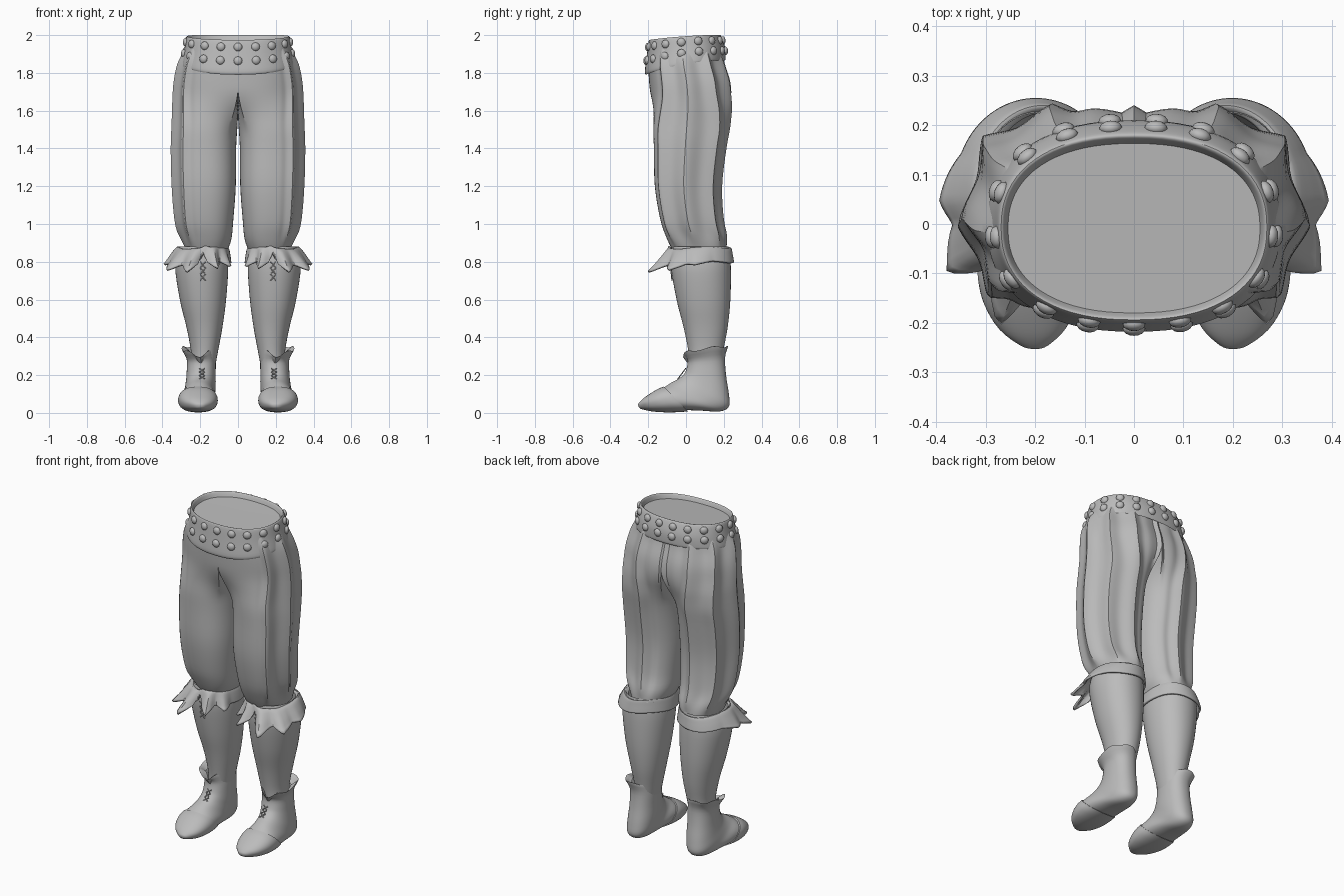
import bpy, bmesh, math
from math import sin, cos, pi, radians, degrees
from mathutils import Vector

cube = bpy.data.objects.get("Cube")
if cube:
    bpy.data.objects.remove(cube, do_unlink=True)

cloth = bpy.data.materials.new("plain grey")
cloth.use_nodes = True
GREY = (0.5, 0.5, 0.5, 1)
cloth.diffuse_color = GREY
cloth.node_tree.nodes["Principled BSDF"].inputs["Base Color"].default_value = GREY


def finish(name, bm, mirror=True, angle=40, thick=0):
    bmesh.ops.recalc_face_normals(bm, faces=bm.faces)
    mesh = bpy.data.meshes.new(name)
    bm.to_mesh(mesh)
    bm.free()
    ob = bpy.data.objects.new(name, mesh)
    bpy.context.collection.objects.link(ob)
    mesh.materials.append(cloth)
    bpy.ops.object.select_all(action="DESELECT")
    ob.select_set(True)
    bpy.context.view_layer.objects.active = ob
    bpy.ops.object.shade_smooth_by_angle(angle=radians(angle))
    if thick:
        mod = ob.modifiers.new("thickness", "SOLIDIFY")
        mod.thickness = thick
        mod.offset = -1
    if mirror:
        mod = ob.modifiers.new("mirror", "MIRROR")
        mod.use_mirror_merge = False
    return ob


def refine(rows, steps):
    """Smooth curve through the section rows."""
    out = []
    for i in range(len(rows) - 1):
        a, b = rows[max(i - 1, 0)], rows[i]
        c, d = rows[i + 1], rows[min(i + 2, len(rows) - 1)]
        for s in range(steps):
            t = s / steps
            out.append([q + 0.5 * t * (r - p + t * (2*p - 5*q + 4*r - e + t * (3*(q - r) + e - p)))
                        for p, q, r, e in zip(a, b, c, d)])
    return out + [list(rows[-1])]


def oval(row, t, power=2.0):
    """Row: front y, front z, back y, back z, centre x, half width."""
    fy, fz, by, bz, cx, rx = row
    c, s = cos(t), sin(t)
    c = math.copysign(abs(c) ** (2 / power), c)
    s = math.copysign(abs(s) ** (2 / power), s)
    k = (s + 1) / 2
    return Vector((cx + rx * c, fy + (by - fy) * k, fz + (bz - fz) * k))


def loft(name, rows, point, n=48, steps=4, caps=(False, False), **kw):
    rows = refine(rows, steps)
    bm = bmesh.new()
    rings = [[bm.verts.new(point(row, 2 * pi * j / n, i / (len(rows) - 1))) for j in range(n)]
             for i, row in enumerate(rows)]
    for a, b in zip(rings, rings[1:]):
        for j in range(n):
            k = (j + 1) % n
            bm.faces.new((a[j], a[k], b[k], b[j]))
    for ring, cap in ((rings[0], caps[0]), (rings[-1], caps[1])):
        if cap:
            bm.faces.new(ring)
    return finish(name, bm, **kw)


def level(z, front, back, inner, outer):
    return (front, z, back, z, (inner + outer) / 2, (outer - inner) / 2)


def wrap(t):
    return (t + pi) % (2 * pi) - pi


def spike(t, centre, width):
    return max(0, 1 - abs(wrap(t - radians(centre))) / radians(width))


def smooth(x):
    x = min(max(x, 0), 1)
    return x * x * (3 - 2 * x)


# Trousers: each leg opens out of half of the shared hip section
def trouser_point(row, t, v):
    z, t = row[1], wrap(t)
    leg = oval(row, t, 2.3)
    deg = degrees(t)
    fade = smooth((deg + 75) / 20) * smooth((125 - deg) / 20)
    fold = (1 - 1.6 * abs(sin(3.75 * (t + radians(3))))) * 0.018 * fade
    fold *= smooth((z - 0.86) / 0.12) * smooth((1.98 - z) / 0.15)
    leg += Vector((cos(t), sin(t), 0)) * fold
    yc, ry = (row[0] + row[2]) / 2, (row[2] - row[0]) / 2
    side = radians(135)
    if abs(t) < side:
        a = t * pi / 2 / side
        hip = oval((row[0], z, row[2], z, 0, row[4] + row[5]), a, 2.4)
        hip += Vector((cos(t), sin(t), 0)) * fold
        cleft = max(0, 1 - abs(hip.x) / 0.09)
        hip.y -= math.copysign(0.02 * cleft, t) if t > 0 else 0
    else:
        hip = Vector((0, yc + ry * math.copysign((pi - abs(t)) / (pi - side), t), z))
    p = leg.lerp(hip, smooth((z - 1.47) / 0.25))
    p.x = max(p.x, 0)
    return p


loft("trousers", [
    level(1.93, -0.195, 0.19, 0, 0.275), level(1.85, -0.20, 0.205, 0, 0.305),
    level(1.75, -0.195, 0.235, 0, 0.325), level(1.64, -0.185, 0.242, 0, 0.332),
    level(1.54, -0.175, 0.225, 0.002, 0.335), level(1.4, -0.17, 0.198, 0.01, 0.34),
    level(1.2, -0.165, 0.175, 0.012, 0.335), level(1.02, -0.135, 0.185, 0.025, 0.32),
    level(0.92, -0.10, 0.21, 0.035, 0.295), level(0.85, -0.065, 0.215, 0.06, 0.27)],
    trouser_point, n=96, angle=30)

# Stockings
loft("stocking", [
    level(0.88, -0.07, 0.225, 0.07, 0.31), level(0.78, -0.08, 0.237, 0.052, 0.333),
    level(0.6, -0.05, 0.235, 0.063, 0.308), level(0.45, -0.012, 0.22, 0.083, 0.272),
    level(0.33, 0.012, 0.198, 0.105, 0.25), level(0.25, 0.02, 0.19, 0.12, 0.25)],
    lambda row, t, v: oval(row, t, 2.1))


# Ragged knee cuffs: pointed flaps spread forward, plain band behind
def cuff_point(row, t, v):
    p = oval(row, t)
    flap = (spike(t, -74, 17) + 0.75 * spike(t, -112, 14) + 0.45 * spike(t, -140, 15)
            + 0.7 * spike(t, -42, 20) + 0.3 * spike(t, -8, 30))
    notch = spike(t, -94, 7)
    reach = v * v
    p += Vector((cos(t), sin(t), 0)) * reach * 0.115 * flap
    p.z += reach * (0.05 * notch - 0.05 * flap) + 0.006 * sin(3 * t + 1)
    return p


loft("knee_cuff", [
    level(0.862, -0.075, 0.225, 0.06, 0.295), level(0.875, -0.09, 0.24, 0.048, 0.32),
    level(0.84, -0.10, 0.248, 0.04, 0.345), level(0.80, -0.105, 0.255, 0.035, 0.362)],
    cuff_point, n=96, thick=0.012)


# Ankle boots with a flared, notched collar
def boot_point(row, t, v):
    p = oval(row, t, 2.25)
    top = max(0, 1 - v / 0.22)
    p.z += top * (0.012 * sin(5 * t) + 0.02 * abs(cos(t)) - 0.045 * spike(t, -98, 28))
    return p


loft("boot", [
    (0.025, 0.29, 0.185, 0.31, 0.2, 0.068), (-0.015, 0.315, 0.222, 0.35, 0.212, 0.086),
    (0.008, 0.275, 0.207, 0.295, 0.195, 0.077), (0.0, 0.225, 0.212, 0.2, 0.195, 0.077),
    (-0.015, 0.2, 0.227, 0.1, 0.198, 0.08), (-0.04, 0.18, 0.228, 0.035, 0.203, 0.082),
    (-0.075, 0.162, 0.18, 0.008, 0.207, 0.085), (-0.105, 0.142, 0.08, 0.012, 0.21, 0.095),
    (-0.13, 0.125, 0.0, 0.015, 0.212, 0.099)], boot_point, caps=(False, True))

# Toe caps
loft("toe_cap", [
    (-0.118, 0.139, 0.012, 0.008, 0.212, 0.102), (-0.15, 0.126, -0.04, 0.004, 0.212, 0.105),
    (-0.19, 0.102, -0.11, 0.003, 0.21, 0.096), (-0.228, 0.075, -0.18, 0.008, 0.206, 0.07),
    (-0.25, 0.052, -0.235, 0.02, 0.202, 0.03), (-0.253, 0.04, -0.25, 0.03, 0.2, 0.008)],
    lambda row, t, v: oval(row, t, 2.3), caps=(True, True))

# Belt: a tilted band, lower in front, folded over into a rim
BELT = [(-0.213, 1.79, 0.207, 1.865, 0, 0.296), (-0.218, 1.81, 0.21, 1.88, 0, 0.296),
        (-0.208, 1.89, 0.207, 1.935, 0, 0.284), (-0.198, 1.965, 0.187, 1.992, 0, 0.274),
        (-0.19, 1.972, 0.175, 2.0, 0, 0.264), (-0.18, 1.95, 0.163, 1.975, 0, 0.255)]


def belt_point(row, t, v):
    p = oval(row, t, 2.3)
    p.z += 0.02 * cos(t) ** 2 * (1 - v)
    return p


loft("belt", BELT, belt_point, n=72, mirror=False)

# Waist cover just below the rim
bm = bmesh.new()
rim = [bm.verts.new(belt_point(BELT[-1], 2 * pi * j / 72, 1)) for j in range(72)]
hub = bm.verts.new((0, -0.01, 1.962))
for j in range(72):
    bm.faces.new((rim[j], rim[(j + 1) % 72], hub))
finish("waist_cover", bm, mirror=False)

# Belt studs: two rows of domes, evenly spaced starting from the front
bm = bmesh.new()
dense = refine(BELT[1:4], 20)
for v in (0.36, 0.78):
    row = dense[int(v * 40)]
    ring = [belt_point(row, -pi / 2 + 2 * pi * j / 720, v * 0.6) for j in range(721)]
    lengths = [0]
    for a, b in zip(ring, ring[1:]):
        lengths.append(lengths[-1] + (b - a).length)
    for k in range(17):
        j = next(i for i, d in enumerate(lengths) if d >= lengths[-1] * k / 17)
        tangent = ring[(j + 1) % 720] - ring[(j - 1) % 720]
        out = Vector((tangent.y, -tangent.x, 0)).normalized()
        made = bmesh.ops.create_uvsphere(bm, u_segments=12, v_segments=8, radius=0.023)["verts"]
        turn = out.to_track_quat("Z", "Y")
        for vert in made:
            vert.co.z *= 0.65
            vert.co = turn @ vert.co + ring[j]
finish("belt_studs", bm, mirror=False)


# Crossed laces on shins and insteps
def laces(name, low, high, count):
    curve = bpy.data.curves.new(name, "CURVE")
    curve.dimensions = "3D"
    curve.bevel_depth = 0.003
    curve.bevel_resolution = 1
    low, high = Vector(low), Vector(high)
    for k in range(count):
        a, b = low.lerp(high, k / count), low.lerp(high, (k + 1) / count)
        for side in (-0.014, 0.014):
            line = curve.splines.new("POLY")
            line.points.add(1)
            line.points[0].co = (a.x - side, a.y, a.z, 1)
            line.points[1].co = (b.x + side, b.y, b.z, 1)
    curve.materials.append(cloth)
    ob = bpy.data.objects.new(name, curve)
    bpy.context.collection.objects.link(ob)
    ob.modifiers.new("mirror", "MIRROR")


laces("shin_laces", (0.186, -0.074, 0.7), (0.186, -0.085, 0.8), 3)
laces("boot_laces", (0.19, -0.043, 0.18), (0.19, -0.002, 0.235), 3)
